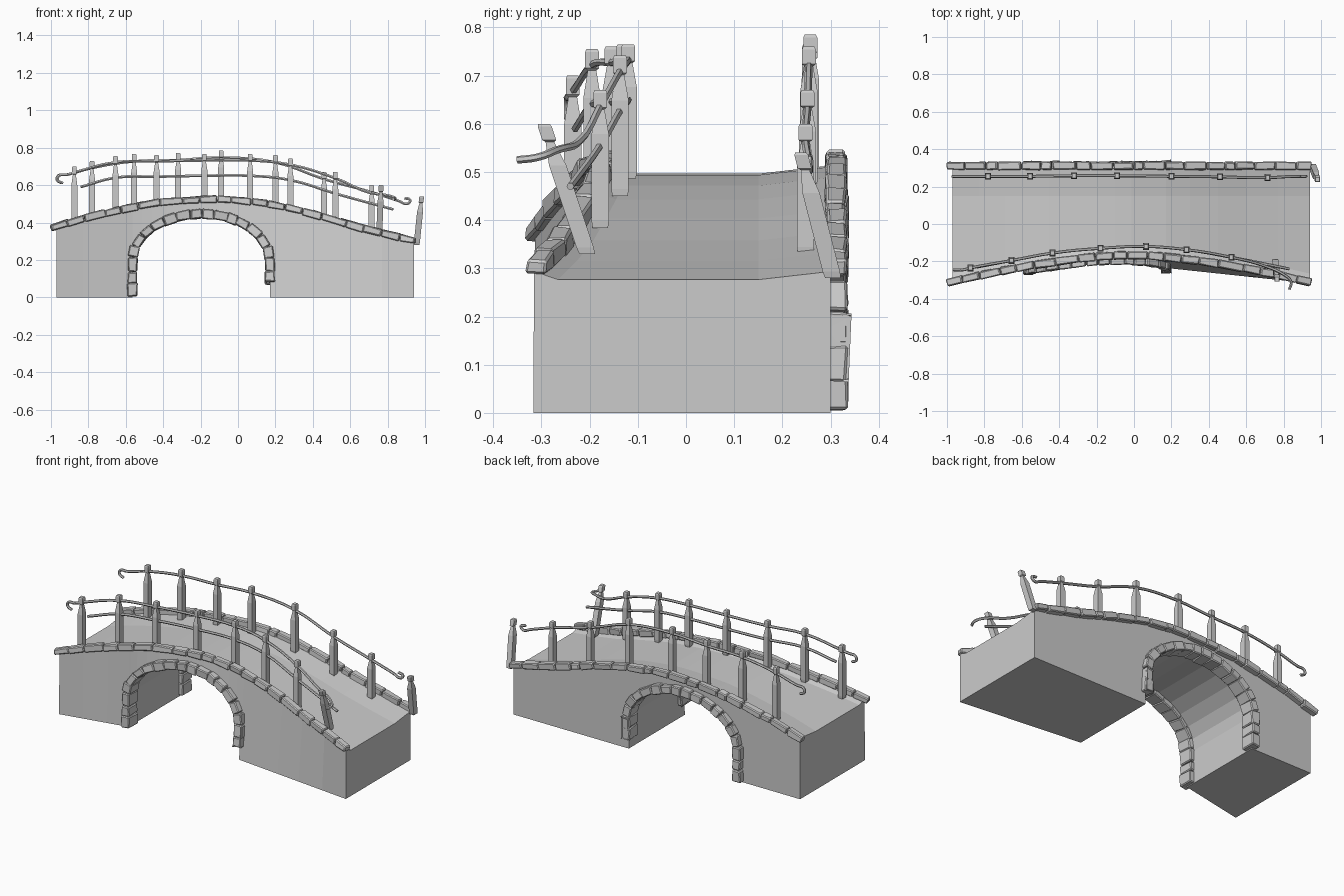
import bpy, bmesh, math, random
from mathutils import Vector, Matrix

random.seed(4)
if "Cube" in bpy.data.objects:
    bpy.data.objects.remove(bpy.data.objects["Cube"], do_unlink=True)

stone_grey = bpy.data.materials.new("stone grey")
stone_grey.use_nodes = True
GREY = (0.6, 0.6, 0.6, 1)
stone_grey.diffuse_color = GREY
stone_grey.node_tree.nodes["Principled BSDF"].inputs["Base Color"].default_value = GREY

LEFT, RIGHT, BACK = -0.97, 0.94, 0.3
ARCH_X, SPRING, ARCH_W, ARCH_H = -0.197, 0.2, 0.368, 0.247
CREST = [(-1, .36), (-.8, .42), (-.6, .465), (-.4, .5), (-.15, .515), (0, .51),
         (.2, .485), (.4, .435), (.6, .375), (.8, .325), (1, .28)]


def crest(x):
    """Height of the deck edge along the bridge."""
    for (x0, z0), (x1, z1) in zip(CREST, CREST[1:]):
        if x <= x1:
            break
    return z0 + (z1 - z0) * (x - x0) / (x1 - x0)


def front_top(x):
    """Curved front edge of the deck."""
    return -0.17 - 0.155 * abs(x + 0.02) ** 1.6


def front_wall(x, z):
    """Front wall, curved at the top and straight at the foot."""
    out = max(0, abs(x - ARCH_X) - ARCH_W)
    span = (RIGHT if x > ARCH_X else -LEFT) - ARCH_W + (-ARCH_X if x < ARCH_X else ARCH_X)
    span = RIGHT - ARCH_X - ARCH_W if x > ARCH_X else ARCH_X - ARCH_W - LEFT
    foot = -0.235 - 0.082 * min(1, out / span)
    f = min(1, z / crest(x))
    return foot + (front_top(x) - foot) * f


def finish(name, bm):
    bmesh.ops.recalc_face_normals(bm, faces=bm.faces)
    mesh = bpy.data.meshes.new(name)
    bm.to_mesh(mesh)
    bm.free()
    mesh.materials.append(stone_grey)
    ob = bpy.data.objects.new(name, mesh)
    bpy.context.collection.objects.link(ob)
    return ob


def loft(bm, rings):
    rows = [[bm.verts.new(p) for p in ring] for ring in rings]
    n = len(rows[0])
    for a, b in zip(rows, rows[1:]):
        for i in range(n):
            j = (i + 1) % n
            bm.faces.new((a[i], a[j], b[j], b[i]))
    bm.faces.new(rows[0])
    bm.faces.new(rows[-1][::-1])


# Bridge body: cross-sections lofted along x, with the arch as underside
def section(x, under):
    t, f = crest(x), front_top(x)
    return [(x, front_wall(x, under), under), (x, f, t), (x, f + .05, t - .017),
            (x, .15, t - .017), (x, BACK, t), (x, BACK, under)]


def arch_point(angle):
    return ARCH_X - ARCH_W * math.cos(angle), SPRING + ARCH_H * math.sin(angle)


stations = [(x, 0) for x in (LEFT, -.83, -.69, ARCH_X - ARCH_W)]
stations += [arch_point(math.pi * i / 12) for i in range(13)]
stations += [(x, 0) for x in (ARCH_X + ARCH_W, .3, .45, .6, .77, RIGHT)]
bm = bmesh.new()
loft(bm, [section(x, u) for x, u in stations])
bmesh.ops.remove_doubles(bm, verts=bm.verts, dist=0.0005)
finish("bridge_body", bm)


# Stones: slightly irregular blocks laid along a path
def add_stone(bm, centre, along, size):
    ax = along.normalized()
    az = ax.cross(Vector((0, 1, 0))).normalized()
    ay = az.cross(ax)
    rot = Matrix((ax, ay, az)).transposed().to_4x4()
    made = bmesh.ops.create_cube(bm, size=1)["verts"]
    for v in made:
        v.co = Vector(c * s + random.uniform(-.004, .004) for c, s in zip(v.co, size))
        v.co = rot @ v.co + centre


def lay_stones(name, point, count, depth, height, wobble=.12):
    bm = bmesh.new()
    cuts = [i / count for i in range(count + 1)]
    for i in range(1, count):
        cuts[i] += random.uniform(-wobble, wobble) / count
    for a, b in zip(cuts, cuts[1:]):
        p, q = point(a), point(b)
        add_stone(bm, (p + q) / 2, q - p,
                  ((q - p).length * .97, depth, height * random.uniform(.88, 1.1)))
    bmesh.ops.bevel(bm, geom=bm.edges[:], offset=.005, segments=1, affect='EDGES')
    return finish(name, bm)


def curb_path(front):
    def point(t):
        x = -1 + 1.95 * t
        y = front_top(x) + .004 if front else BACK + .011
        return Vector((x, y, crest(x) + .01))
    return point


# Arch centreline, sampled by length: leg, half ellipse, leg
outline = [(ARCH_X - ARCH_W, .005)]
outline += [arch_point(math.pi * i / 60) for i in range(61)]
outline += [(ARCH_X + ARCH_W, .005)]
outline = [Vector(p) for p in outline]
total = sum((b - a).length for a, b in zip(outline, outline[1:]))


def arch_path(front):
    def point(t):
        left = t * total
        for a, b in zip(outline, outline[1:]):
            step = (b - a).length
            if left <= step:
                break
            left -= step
        p = a.lerp(b, min(1, left / step))
        y = front_wall(p.x, p.y) + .01 if front else BACK - .01
        return Vector((p.x, y, p.y))
    return point


for side in ("front", "back"):
    is_front = side == "front"
    lay_stones(side + "_curb_stones", curb_path(is_front), 20, .042, .038, .25)
    lay_stones(side + "_arch_stones", arch_path(is_front), 20, .09, .05)


# Posts: square shaft, tapered neck and block head
POST = [(0, .9), (.05, 1), (.68, 1), (.86, .5), (.875, .8), (.98, .8), (1, .65)]


def add_post(name, base, top):
    base, top = Vector(base), Vector(top)
    rings = []
    for f, w in POST:
        c = base.lerp(top, f)
        rings.append([c + Vector((sx * w * .016, sy * w * .018, 0))
                      for sx, sy in ((-1, -1), (1, -1), (1, 1), (-1, 1))])
    bm = bmesh.new()
    loft(bm, rings)
    finish(name, bm)


front_posts = [(-.875, -.235, .7), (-.655, -.195, .755), (-.435, -.155, .76), (-.18, -.13, .765),
               (.065, -.12, .765), (.28, -.137, .742), (.52, -.178, .67)]
back_posts = [(-.78, .255, .73), (-.555, .255, .765), (-.32, .258, .772), (-.09, .258, .785),
              (.2, .255, .76), (.46, .252, .67), (.715, .248, .6)]
for side, posts in (("front", front_posts), ("back", back_posts)):
    for i, (x, y, z) in enumerate(posts):
        add_post(f"{side}_post_{i + 1}", (x, y, crest(x) - .015), (x, y, z))
# Loose end posts
add_post("front_leaning_post", (.755, -.205, .33), (.765, -.295, .6))
add_post("back_leaning_post", (.955, .305, .28), (.982, .238, .54))


# Handrails: round bars with hooked ends
def add_rail(name, points):
    cu = bpy.data.curves.new(name, 'CURVE')
    cu.dimensions = '3D'
    cu.bevel_depth = .008
    cu.bevel_resolution = 1
    cu.resolution_u = 4
    cu.use_fill_caps = True
    sp = cu.splines.new('BEZIER')
    sp.bezier_points.add(len(points) - 1)
    for bp, p in zip(sp.bezier_points, points):
        bp.co = p
        bp.handle_left_type = bp.handle_right_type = 'AUTO'
    cu.materials.append(stone_grey)
    ob = bpy.data.objects.new(name, cu)
    bpy.context.collection.objects.link(ob)
    bpy.ops.object.select_all(action='DESELECT')
    ob.select_set(True)
    bpy.context.view_layer.objects.active = ob
    bpy.ops.object.convert(target='MESH')
    bpy.ops.object.shade_smooth_by_angle()


def at_posts(posts, drop):
    return [(x, y, z - drop) for x, y, z in posts]


def hook(y, x=-.94):
    return [(x, y, .61), (x - .028, y, .627), (x - .022, y, .65), (x + .02, y, .655)]


add_rail("front_handrail", hook(-.245, -.935) + at_posts(front_posts, .033)
         + [(.7, -.225, .56), (.8, -.27, .545), (.84, -.31, .53), (.83, -.35, .525)])
add_rail("back_handrail", hook(.255) + at_posts(back_posts, .038)
         + [(.86, .255, .515), (.905, .255, .5), (.92, .255, .52), (.89, .255, .53)])
add_rail("front_lower_rail", [(-.84, -.23, .59)] + at_posts(front_posts[1:], .115)
         + [(.83, -.24, .47)])
